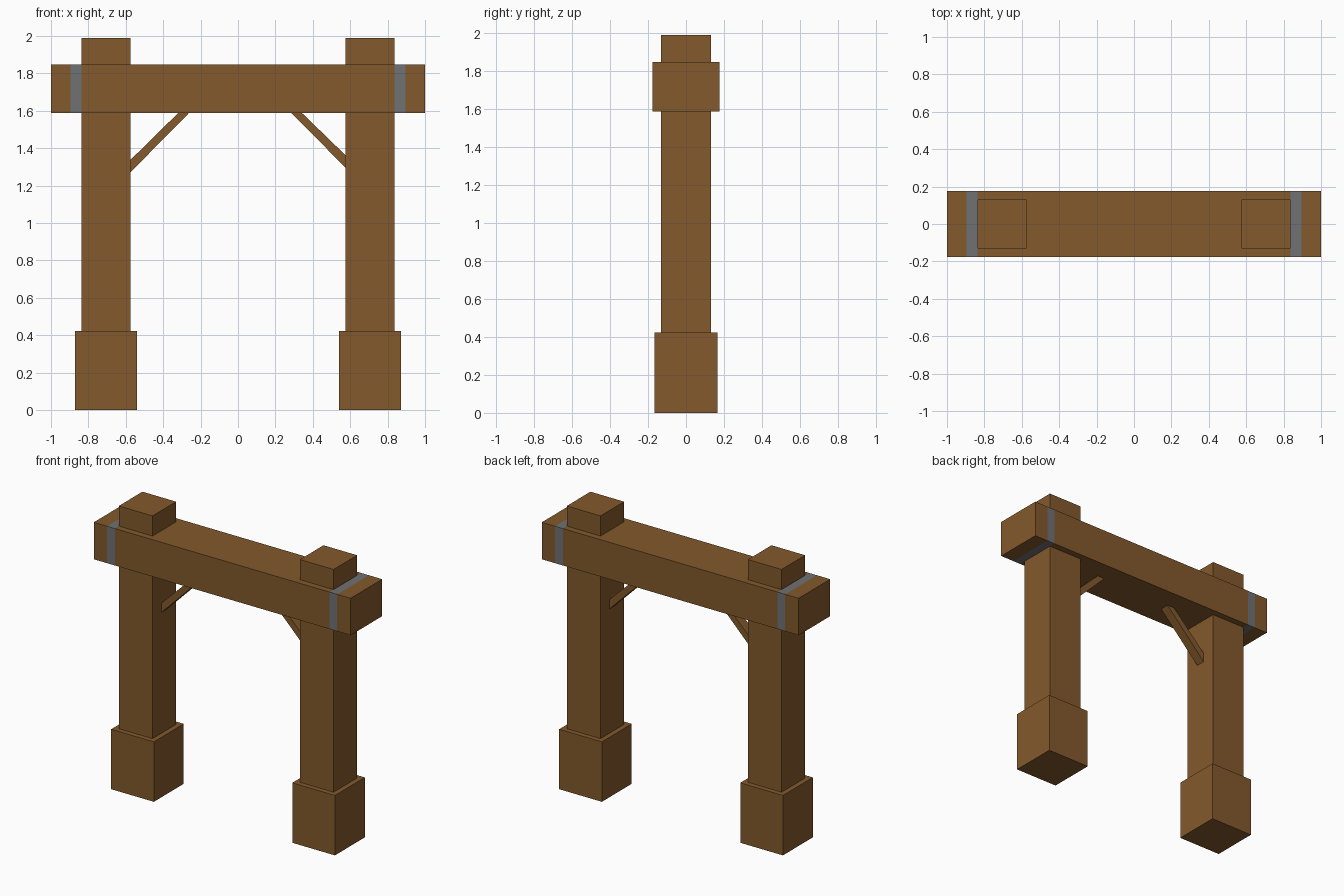
import bpy
import bmesh

if "Cube" in bpy.data.objects:
    bpy.data.objects.remove(bpy.data.objects["Cube"])


def material(name, color):
    m = bpy.data.materials.new(name)
    m.diffuse_color = (*color, 1)
    m.use_nodes = True
    m.node_tree.nodes["Principled BSDF"].inputs["Base Color"].default_value = m.diffuse_color
    return m


wood = material("wood", (0.225, 0.1, 0.025))
metal = material("metal", (0.16, 0.165, 0.17))


def finish(name, bm, *mats):
    bmesh.ops.recalc_face_normals(bm, faces=bm.faces)
    me = bpy.data.meshes.new(name)
    bm.to_mesh(me)
    bm.free()
    for m in mats:
        me.materials.append(m)
    ob = bpy.data.objects.new(name, me)
    bpy.context.collection.objects.link(ob)
    return ob


def box(lo, hi):
    bm = bmesh.new()
    bmesh.ops.create_cube(bm, size=1)
    for v in bm.verts:
        v.co = [(a + b) / 2 + c * (b - a) for a, b, c in zip(lo, hi, v.co)]
    return bm


def prism(profile, half_width):
    # extrude an x-z outline along y
    bm = bmesh.new()
    face = bm.faces.new([bm.verts.new((x, -half_width, z)) for x, z in profile])
    new = bmesh.ops.extrude_face_region(bm, geom=[face])["geom"]
    for v in new:
        if isinstance(v, bmesh.types.BMVert):
            v.co.y = half_width
    bm.faces.ensure_lookup_table()
    return bm


POST_X, POST_HALF, BASE_HALF = 0.705, 0.131, 0.166
BEAM_Z0, BEAM_Z1, BEAM_Y = 1.588, 1.848, 0.176
BAND = (0.836, 0.896)

for side, s in (("left", -1), ("right", 1)):
    cx = s * POST_X
    # footing block and post running up through the beam
    finish(side + "_footing", box((cx - BASE_HALF, -BASE_HALF, 0),
                                  (cx + BASE_HALF, BASE_HALF, 0.422)), wood)
    finish(side + "_post", box((cx - POST_HALF, -POST_HALF, 0.2),
                               (cx + POST_HALF, POST_HALF, 1.99)), wood)
    # diagonal brace; the left one sits slightly lower than the right
    inner = POST_X - POST_HALF
    low, reach = (1.272, 0.262) if s < 0 else (1.297, 0.284)
    outline = [(inner, low), (inner, low + 0.066),
               (reach + 0.058, BEAM_Z0), (reach, BEAM_Z0)]
    finish(side + "_brace", prism([(s * x, z) for x, z in outline], 0.033), wood)

# cross beam with flush metal bands near each end
beam = box((-1, -BEAM_Y, BEAM_Z0), (1, BEAM_Y, BEAM_Z1))
for x in (-BAND[1], -BAND[0], BAND[0], BAND[1]):
    bmesh.ops.bisect_plane(beam, geom=beam.verts[:] + beam.edges[:] + beam.faces[:],
                           plane_co=(x, 0, 0), plane_no=(1, 0, 0))
for f in beam.faces:
    if BAND[0] < abs(f.calc_center_median().x) < BAND[1]:
        f.material_index = 1
finish("cross_beam", beam, wood, metal)
